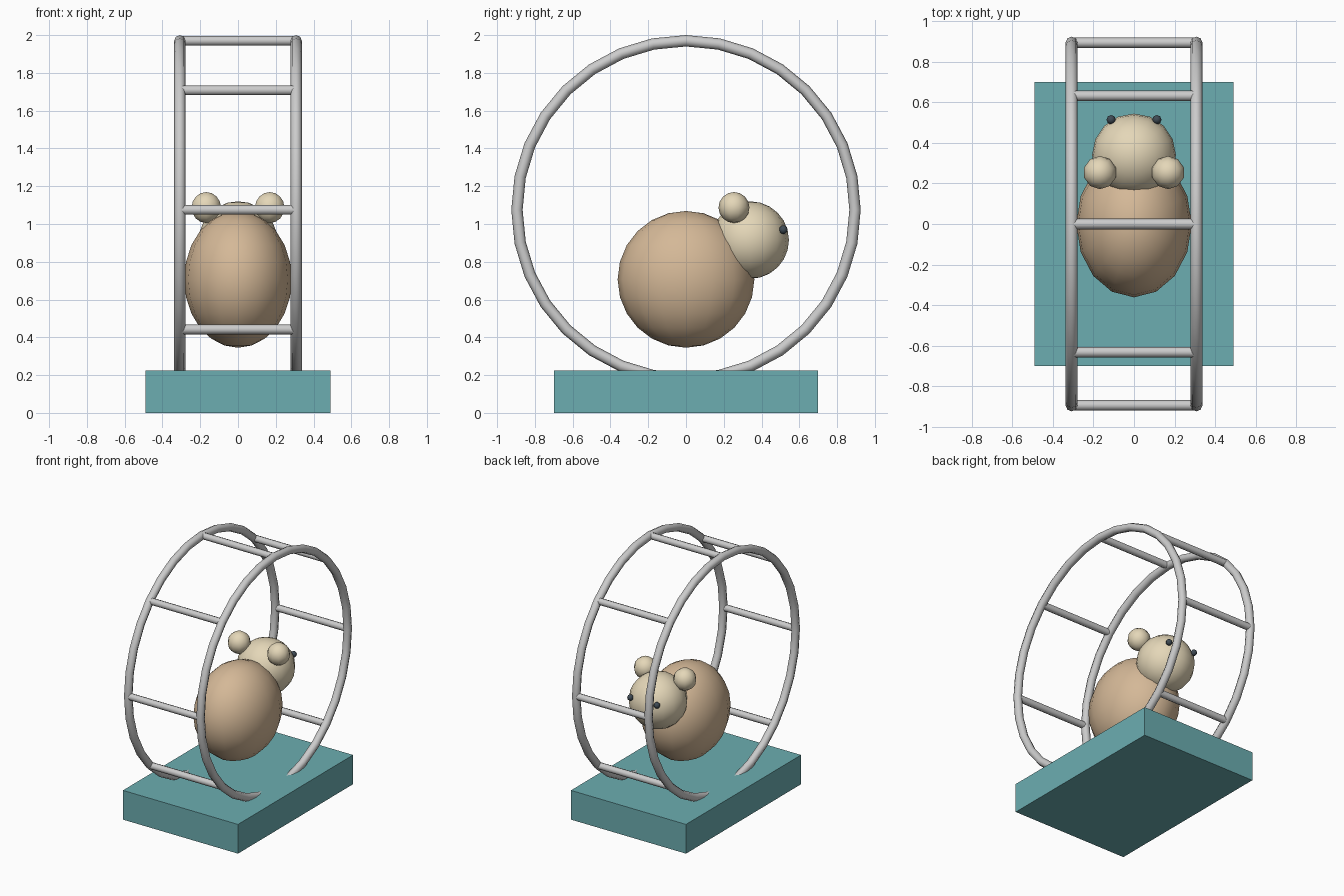
import bpy
import math

if "Cube" in bpy.data.objects:
    bpy.data.objects.remove(bpy.data.objects["Cube"])

WHEEL_Z, WHEEL_R, RING_X = 1.075, 0.895, 0.308


def material(name, rgb):
    m = bpy.data.materials.new(name)
    m.diffuse_color = (*rgb, 1.0)
    m.use_nodes = True
    m.node_tree.nodes["Principled BSDF"].inputs["Base Color"].default_value = m.diffuse_color
    return m


teal = material("teal", (0.15, 0.42, 0.44))
tan = material("tan", (0.66, 0.48, 0.31))
cream = material("cream", (0.78, 0.68, 0.48))
dark = material("dark", (0.05, 0.07, 0.09))


def finish(name, mat=None, smooth=True):
    ob = bpy.context.object
    ob.name = name
    if mat:
        ob.data.materials.append(mat)
    if smooth:
        bpy.ops.object.shade_smooth_by_angle(angle=math.radians(50))
    return ob


def ball(name, loc, radii, segs, rings, mat):
    bpy.ops.mesh.primitive_uv_sphere_add(segments=segs, ring_count=rings, radius=1, location=loc)
    bpy.context.object.scale = radii
    bpy.ops.object.transform_apply(location=False, rotation=False, scale=True)
    return finish(name, mat)


# base block
bpy.ops.mesh.primitive_cube_add(size=1, location=(0, 0, 0.1125))
bpy.context.object.scale = (0.98, 1.4, 0.225)
bpy.ops.object.transform_apply(location=False, rotation=False, scale=True)
finish("base", teal, smooth=False)

# two wheel rings, sunk into the base
for side, label in ((-1, "left"), (1, "right")):
    bpy.ops.mesh.primitive_torus_add(
        major_segments=32, minor_segments=8, major_radius=WHEEL_R, minor_radius=0.03,
        location=(side * RING_X, 0, WHEEL_Z), rotation=(0, math.pi / 2, 0))
    finish(f"wheel_ring_{label}")

# eight rungs joining the rings
for i in range(8):
    a = i * math.pi / 4
    bpy.ops.mesh.primitive_cylinder_add(
        vertices=8, radius=0.026, depth=2 * RING_X,
        location=(0, WHEEL_R * math.cos(a), WHEEL_Z + WHEEL_R * math.sin(a)),
        rotation=(0, math.pi / 2, 0))
    finish(f"rung_{i + 1}")

# animal: body and head
ball("body", (0, 0, 0.707), (0.285, 0.362, 0.362), 16, 12, tan)
ball("head", (0, 0.34, 0.915), (0.207, 0.205, 0.205), 16, 12, cream)

# mirrored ears and eyes
for side, label in ((-1, "left"), (1, "right")):
    ball(f"ear_{label}", (side * 0.168, 0.254, 1.087), (0.082, 0.082, 0.082), 10, 8, cream)
    ball(f"eye_{label}", (side * 0.113, 0.515, 0.97), (0.023, 0.023, 0.023), 8, 6, dark)
